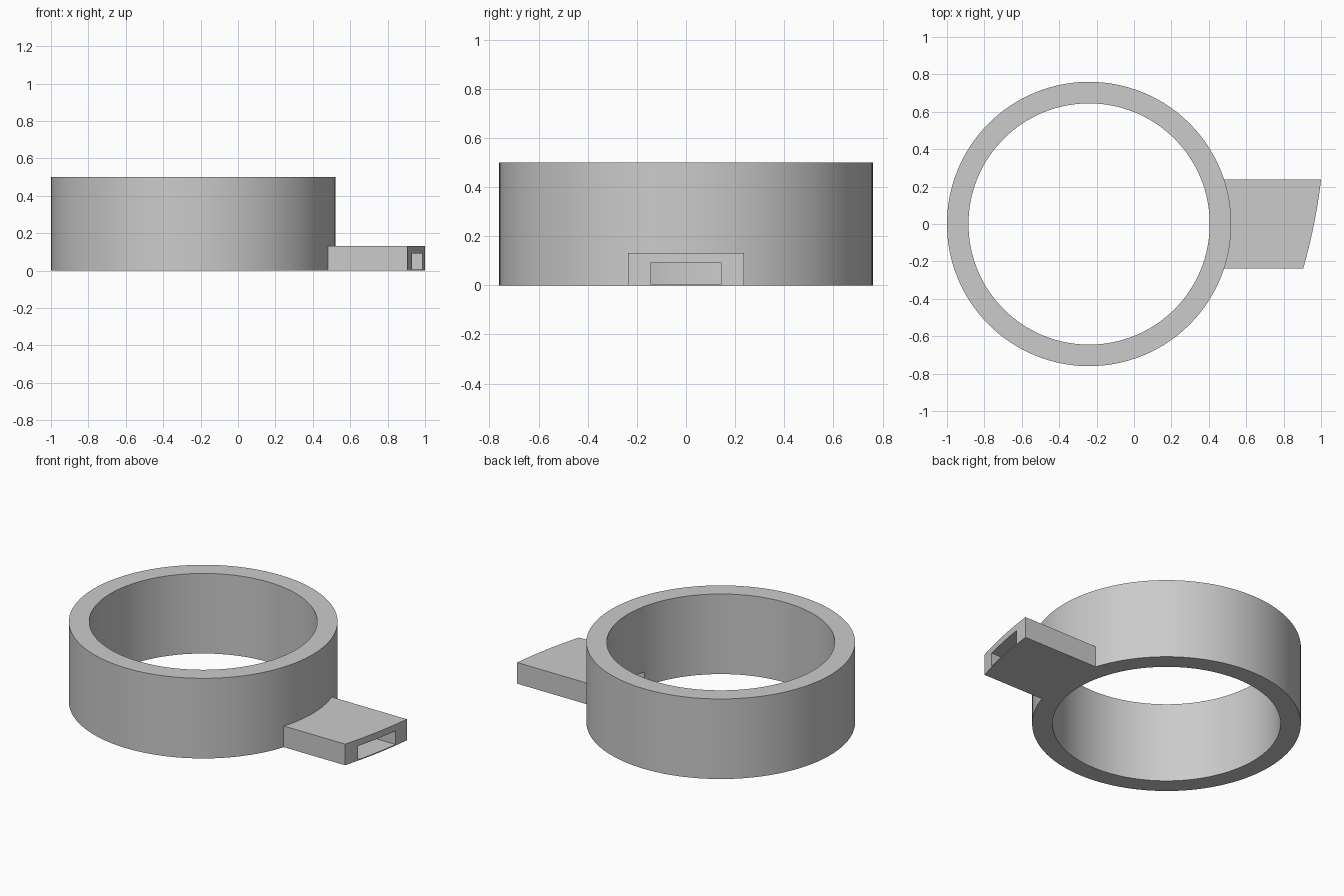
import bpy
import bmesh
import math

default = bpy.data.objects.get("Cube")
if default:
    bpy.data.objects.remove(default, do_unlink=True)

RING_X, OUTER, INNER, HEIGHT = -0.24, 0.76, 0.645, 0.5
SEGMENTS = 128

grey = bpy.data.materials.new("plain grey")
grey.use_nodes = True
colour = (0.6, 0.6, 0.6, 1)
grey.diffuse_color = colour
grey.node_tree.nodes["Principled BSDF"].inputs["Base Color"].default_value = colour


def prism(name, outline, bottom, top):
    """Extrude a counter-clockwise outline between two heights."""
    bm = bmesh.new()
    face = bm.faces.new([bm.verts.new((x, y, bottom)) for x, y in outline])
    extruded = bmesh.ops.extrude_face_region(bm, geom=[face])["geom"]
    verts = [v for v in extruded if isinstance(v, bmesh.types.BMVert)]
    bmesh.ops.translate(bm, verts=verts, vec=(0, 0, top - bottom))
    bmesh.ops.recalc_face_normals(bm, faces=bm.faces)
    mesh = bpy.data.meshes.new(name)
    bm.to_mesh(mesh)
    bm.free()
    mesh.materials.append(grey)
    obj = bpy.data.objects.new(name, mesh)
    bpy.context.collection.objects.link(obj)
    return obj


def circle(radius):
    angles = [math.tau * i / SEGMENTS for i in range(SEGMENTS)]
    return [(RING_X + radius * math.cos(a), radius * math.sin(a)) for a in angles]


def rectangle(x0, x1, half_width):
    return [(x0, -half_width), (x1, -half_width), (x1, half_width), (x0, half_width)]


def combine(target, other, operation):
    """Apply a boolean and discard the helper object."""
    mod = target.modifiers.new(operation.title(), "BOOLEAN")
    mod.operation = operation
    mod.solver = "EXACT"
    mod.object = other
    bpy.context.view_layer.objects.active = target
    bpy.ops.object.modifier_apply(modifier=mod.name)
    bpy.data.objects.remove(other, do_unlink=True)


# Ring wall, open at top and bottom
ring = prism("ring_with_spout", circle(OUTER), 0, HEIGHT)
combine(ring, prism("bore_cutter", circle(INNER), -0.1, HEIGHT + 0.1), "DIFFERENCE")

# Flat spout with a slanted, gently bowed end
HALF = 0.237
end = []
for i in range(13):
    t = i / 12
    end.append((0.905 + 0.095 * t + 0.04 * t * (1 - t), HALF * (2 * t - 1)))
spout = prism("spout", [(0.44, -HALF)] + end + [(0.44, HALF)], 0, 0.132)
combine(ring, spout, "UNION")

# Slot running through the spout into the bore
combine(ring, prism("slot_cutter", rectangle(0.2, 1.1, 0.144), 0.006, 0.091), "DIFFERENCE")

# Smooth curved walls with crisp edges
bpy.ops.object.select_all(action="DESELECT")
ring.select_set(True)
bpy.context.view_layer.objects.active = ring
bpy.ops.object.shade_smooth_by_angle(angle=math.radians(30))
